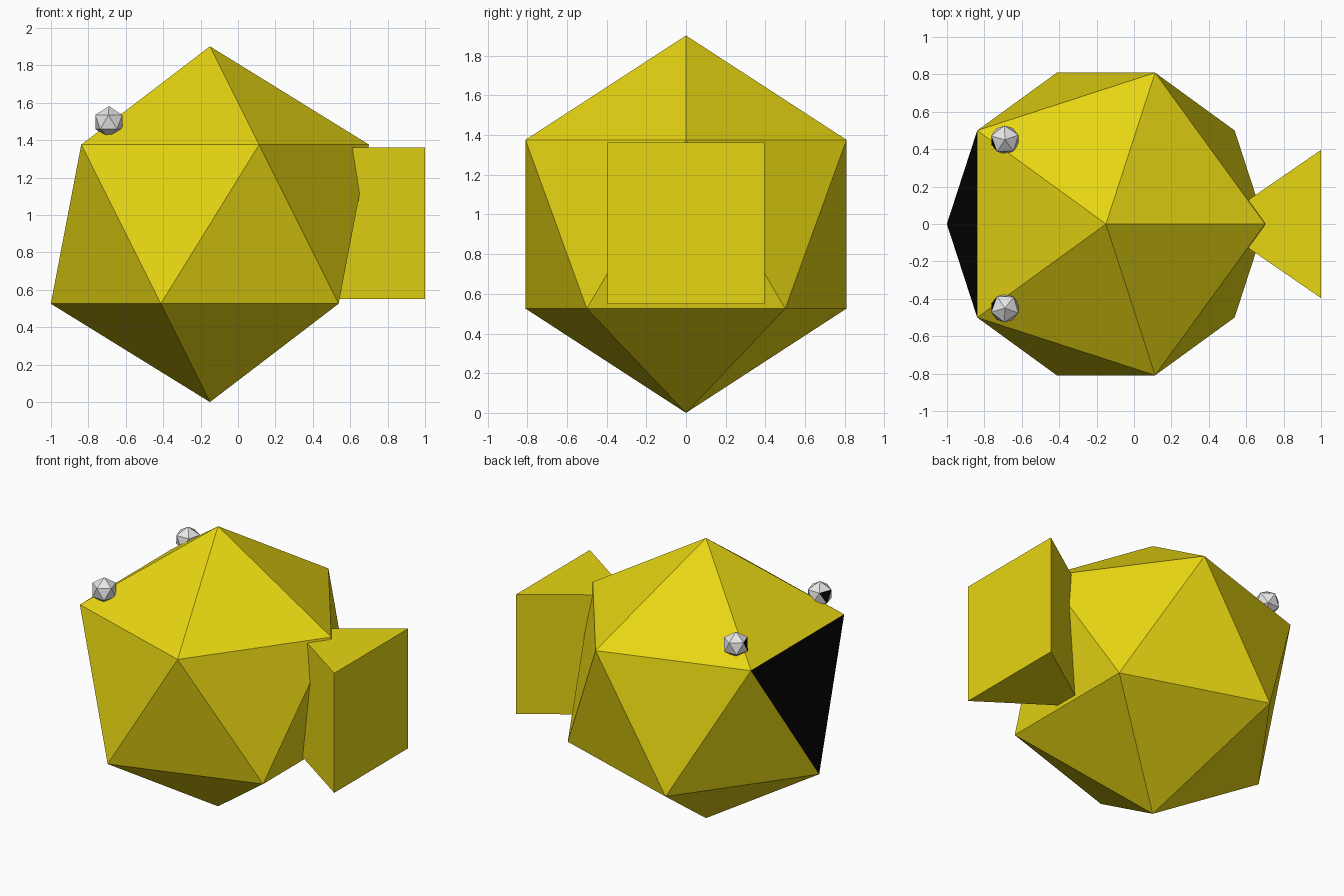
import bpy, bmesh, math

if "Cube" in bpy.data.objects:
    bpy.data.objects.remove(bpy.data.objects["Cube"])


def material(name, rgb):
    m = bpy.data.materials.new(name)
    m.diffuse_color = (*rgb, 1)
    m.use_nodes = True
    m.node_tree.nodes["Principled BSDF"].inputs["Base Color"].default_value = m.diffuse_color
    return m


YELLOW = material("yellow", (0.80, 0.67, 0.006))
WHITE = material("white", (0.80, 0.80, 0.80))
BLACK = material("black", (0.002, 0.002, 0.002))


def add_object(name, bm, mats):
    mesh = bpy.data.meshes.new(name)
    bm.to_mesh(mesh)
    bm.free()
    for m in mats:
        mesh.materials.append(m)
    obj = bpy.data.objects.new(name, mesh)
    bpy.context.collection.objects.link(obj)
    return obj


def ball(name, radius, location, turn, mat):
    """Twenty-sided ball whose forward (-x) face is black."""
    bm = bmesh.new()
    bmesh.ops.create_icosphere(bm, subdivisions=1, radius=radius)
    bm.normal_update()
    for f in bm.faces:
        f.material_index = 1 if f.normal.x < -0.95 else 0
    obj = add_object(name, bm, (mat, BLACK))
    obj.location = location
    obj.rotation_euler.z = turn
    return obj


# Body with a black mouth face
ball("body", 0.951, (-0.15, 0, 0.951), 0, YELLOW)

# Eyes, turned slightly inwards
for side, label in ((1, "left"), (-1, "right")):
    ball(label + "_eye", 0.085, (-0.69, side * 0.45, 1.497),
         side * math.radians(20), WHITE)

# Wedge-shaped tail fin
bm = bmesh.new()
base = bm.faces.new([bm.verts.new((x, y, 0.55))
                     for x, y in ((0.424, 0), (1, -0.396), (1, 0.396))])
top = bmesh.ops.extrude_face_region(bm, geom=[base])["geom"]
bmesh.ops.translate(bm, vec=(0, 0, 0.812),
                    verts=[v for v in top if isinstance(v, bmesh.types.BMVert)])
bmesh.ops.recalc_face_normals(bm, faces=bm.faces)
add_object("tail", bm, (YELLOW,))
